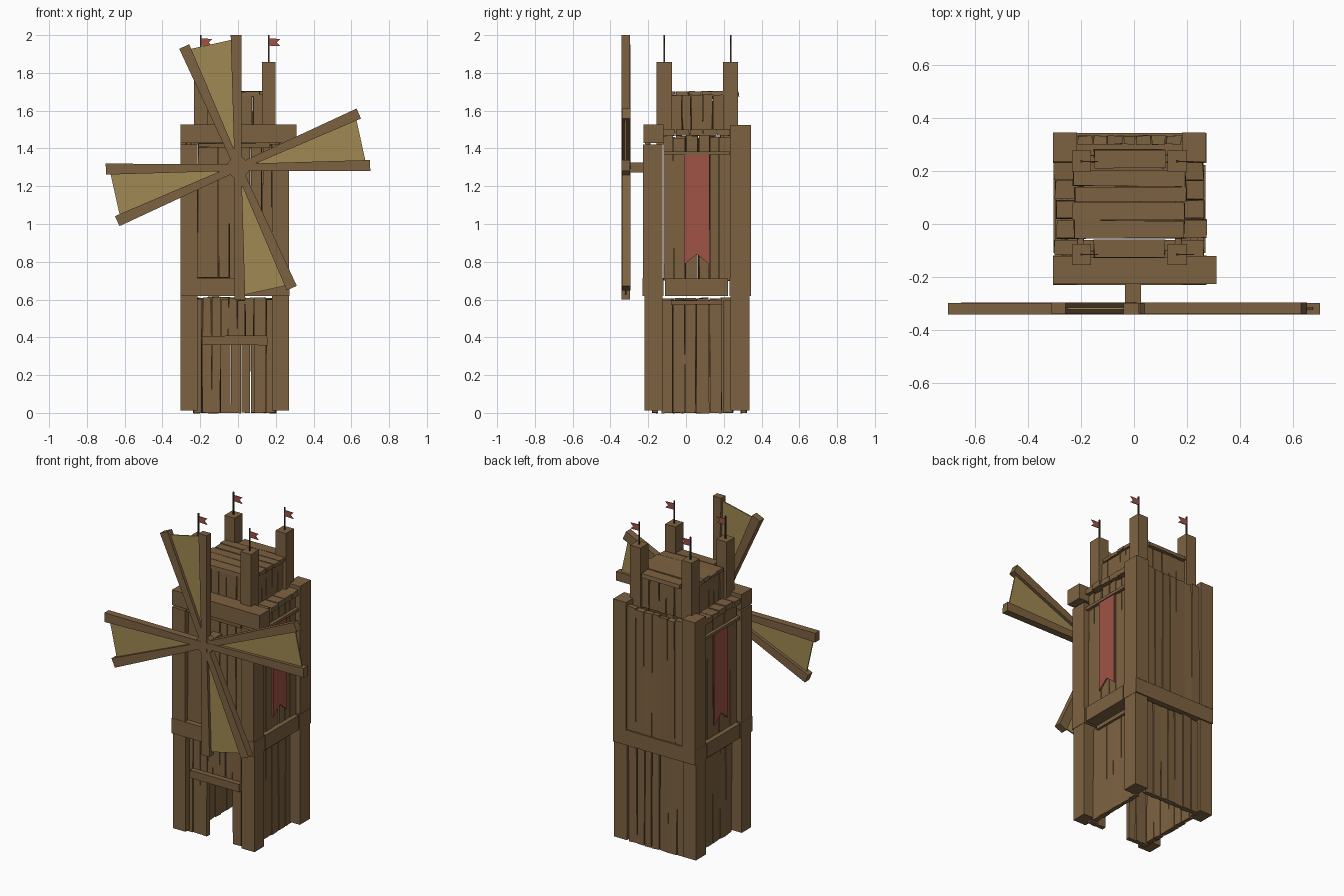
import bpy, bmesh, math, random
from mathutils import Vector

if "Cube" in bpy.data.objects:
    bpy.data.objects.remove(bpy.data.objects["Cube"])
random.seed(4)
CX, CY = -0.017, 0.058   # tower axis


def material(name, rgb):
    m = bpy.data.materials.new(name)
    m.diffuse_color = (*rgb, 1)
    m.use_nodes = True
    m.node_tree.nodes["Principled BSDF"].inputs["Base Color"].default_value = m.diffuse_color
    return m


WOOD = material("wood", (0.205, 0.122, 0.053))
CLOTH = material("sail_cloth", (0.35, 0.246, 0.085))
RED = material("red_cloth", (0.35, 0.084, 0.061))
DARK = material("dark_iron", (0.05, 0.04, 0.035))


def add_box(bm, lo, hi, jitter=0.0):
    v = []
    for x in (lo[0], hi[0]):
        for y in (lo[1], hi[1]):
            for z in (lo[2], hi[2]):
                v.append(bm.verts.new([c + random.uniform(-jitter, jitter) for c in (x, y, z)]))
    for f in ((0, 1, 3, 2), (4, 6, 7, 5), (0, 4, 5, 1), (2, 3, 7, 6), (0, 2, 6, 4), (1, 5, 7, 3)):
        bm.faces.new([v[i] for i in f])


def add_prism(bm, pts, axis, lo, hi):
    """Extrude a 2D outline along x (outline in y,z) or y (outline in x,z)."""
    def place(p, d):
        return (d, p[0], p[1]) if axis == 0 else (p[0], d, p[1])
    a = [bm.verts.new(place(p, lo)) for p in pts]
    b = [bm.verts.new(place(p, hi)) for p in pts]
    bm.faces.new(a)
    bm.faces.new(b[::-1])
    n = len(pts)
    for i in range(n):
        bm.faces.new((a[i], b[i], b[(i + 1) % n], a[(i + 1) % n]))


def finish(name, bm, mat):
    bmesh.ops.recalc_face_normals(bm, faces=bm.faces)
    me = bpy.data.meshes.new(name)
    bm.to_mesh(me)
    bm.free()
    me.materials.append(mat)
    ob = bpy.data.objects.new(name, me)
    bpy.context.collection.objects.link(ob)
    return ob


def box(name, lo, hi, mat=WOOD, jitter=0.0):
    bm = bmesh.new()
    add_box(bm, lo, hi, jitter)
    return finish(name, bm, mat)


def prism(name, pts, axis, lo, hi, mat):
    bm = bmesh.new()
    add_prism(bm, pts, axis, lo, hi)
    return finish(name, bm, mat)


def planks(name, lo, hi, n, run, end):
    """Row of n uneven boards along axis 'run'; ragged along axis 'end'."""
    bm = bmesh.new()
    cuts = [lo[run] + (hi[run] - lo[run]) * (i + (random.uniform(-.12, .12) if 0 < i < n else 0)) / n
            for i in range(n + 1)]
    for i in range(n):
        a, b = list(lo), list(hi)
        a[run], b[run] = cuts[i] + .002, cuts[i + 1] - .002
        b[end] -= random.uniform(0, .015)
        if end != 2:
            a[end] += random.uniform(0, .015)
        add_box(bm, a, b, .003)
    return finish(name, bm, WOOD)


# Corner posts of both storeys (back upper posts rise higher)
for sx, xn in ((-1, "left"), (1, "right")):
    x0, x1 = sorted((CX + sx * .287, CX + sx * .197))
    for yn, y0, y1, top in (("front", -.22, -.125, 1.42), ("back", .235, .335, 1.525)):
        box(f"lower_post_{yn}_{xn}", (x0, y0, .012), (x1, y1, .62))
        box(f"upper_post_{yn}_{xn}", (x0, y0 - .008 * (yn == "front"), .712),
            (x1, y1 + .01 * (yn == "back"), top))

# Beam ring between the storeys and the top front beam
box("ring_beam_front", (-.305, -.23, .618), (.272, -.118, .714))
box("ring_beam_back", (-.305, .23, .618), (.272, .343, .714))
box("ring_beam_left", (-.303, -.11, .62), (-.20, .222, .712))
box("ring_beam_right", (.166, -.11, .62), (.27, .222, .712))
box("top_beam_front", (-.305, -.225, 1.43), (.31, -.12, 1.527))

# Lower walls, with a doorway in front
planks("lower_wall_back", (-.215, .29, 0), (.18, .32, .62), 7, 0, 2)
planks("lower_wall_left", (-.235, -.13, 0), (-.205, .25, .61), 6, 1, 2)
planks("lower_wall_right", (.17, -.13, 0), (.20, .25, .61), 6, 1, 2)
planks("door_side_left", (-.235, -.18, 0), (-.09, -.15, .615), 3, 0, 2)
planks("door_side_right", (.085, -.18, 0), (.20, -.15, .615), 2, 0, 2)
planks("wall_above_door", (-.09, -.178, .37), (.085, -.15, .61), 4, 0, 2)
box("door_lintel", (-.19, -.213, .36), (.155, -.165, .407), jitter=.002)
box("lower_trim_left", (-.25, -.08, .572), (-.225, .19, .595), jitter=.003)
box("lower_trim_right", (.19, -.08, .572), (.215, .19, .595), jitter=.003)

# Upper walls
planks("upper_wall_front", (-.215, -.20, .715), (.18, -.17, 1.42), 7, 0, 2)
planks("upper_wall_back", (-.215, .30, .70), (.18, .332, 1.50), 7, 0, 2)
planks("upper_wall_left", (-.275, -.12, .70), (-.25, .24, 1.47), 6, 1, 2)
planks("upper_wall_right", (.216, -.12, .70), (.241, .24, 1.47), 6, 1, 2)
box("upper_trim_front", (-.21, -.215, 1.405), (.17, -.19, 1.428), jitter=.003)

# Deck boards around the turret
planks("deck", (-.305, -.12, 1.468), (.275, .235, 1.502), 5, 1, 0)

# Turret: posts, walls and roof boards
for sx, xn in ((-1, "left"), (1, "right")):
    px = CX + sx * .18
    for yn, py in (("front", -.115), ("back", .236)):
        box(f"turret_post_{yn}_{xn}", (px - .036, py - .04, 1.42), (px + .036, py + .04, 1.858))
        # Flag pole with swallow-tailed pennant
        box(f"flag_pole_{yn}_{xn}", (px - .004, py - .004, 1.85), (px + .004, py + .004, 2.0), DARK)
        prism(f"flag_{yn}_{xn}", [(px, 1.982), (px + .062, 1.980), (px + .042, 1.961),
                                  (px + .062, 1.942), (px, 1.944)], 1, py - .002, py + .002, RED)
planks("turret_wall_front", (-.165, -.125, 1.48), (.13, -.10, 1.69), 5, 0, 2)
planks("turret_wall_back", (-.165, .235, 1.48), (.13, .26, 1.69), 5, 0, 2)
planks("turret_wall_left", (-.215, -.08, 1.48), (-.19, .20, 1.69), 5, 1, 2)
planks("turret_wall_right", (.155, -.08, 1.48), (.18, .20, 1.69), 5, 1, 2)
planks("turret_roof", (-.235, -.055, 1.682), (.202, .205, 1.702), 4, 1, 0)
box("turret_roof_front", (-.15, -.125, 1.675), (.115, -.06, 1.70), jitter=.003)
box("turret_roof_back", (-.15, .21, 1.675), (.118, .28, 1.70), jitter=.003)

# Side banners with hanging rods
for xn, x, out in (("left", -.275, -1), ("right", .241, 1)):
    a, b = sorted((x + out * .006, x + out * .014))
    prism(f"banner_{xn}", [(-.01, 1.37), (.125, 1.37), (.125, .785), (.058, .84), (-.01, .785)],
          0, a, b, RED)
    a, b = sorted((x - out * .005, x + out * .02))
    box(f"banner_rod_{xn}", (a, -.12, 1.367), (b, .232, 1.385))

# Windmill rotor: axle, hub, eight tapered arms and four cloth sails
HUB = Vector((0, 1.30))


def polar(r, deg, off=0.0):
    t = math.radians(deg)
    d = Vector((math.cos(t), math.sin(t)))
    return HUB + d * r + Vector((-d.y, d.x)) * off


box("axle", (-.034, -.32, 1.272), (.026, -.15, 1.326))
prism("hub", [polar(.06, 22.5 + 45 * i) for i in range(8)], 1, -.339, -.297, WOOD)
for i in range(4):
    for k, ang in enumerate((90 * i + .8, 90 * i + 24)):
        prism(f"sail_arm_{i * 2 + k + 1}",
              [polar(0, ang, -.018), polar(.70, ang, -.029), polar(.70, ang, .029), polar(0, ang, .018)],
              1, -.341 + .002 * k, -.297 + .002 * k, WOOD)
    prism(f"sail_{i + 1}", [polar(.11, 90 * i + 1), polar(.68, 90 * i + 1),
                            polar(.68, 90 * i + 24), polar(.11, 90 * i + 24)], 1, -.322, -.314, CLOTH)
